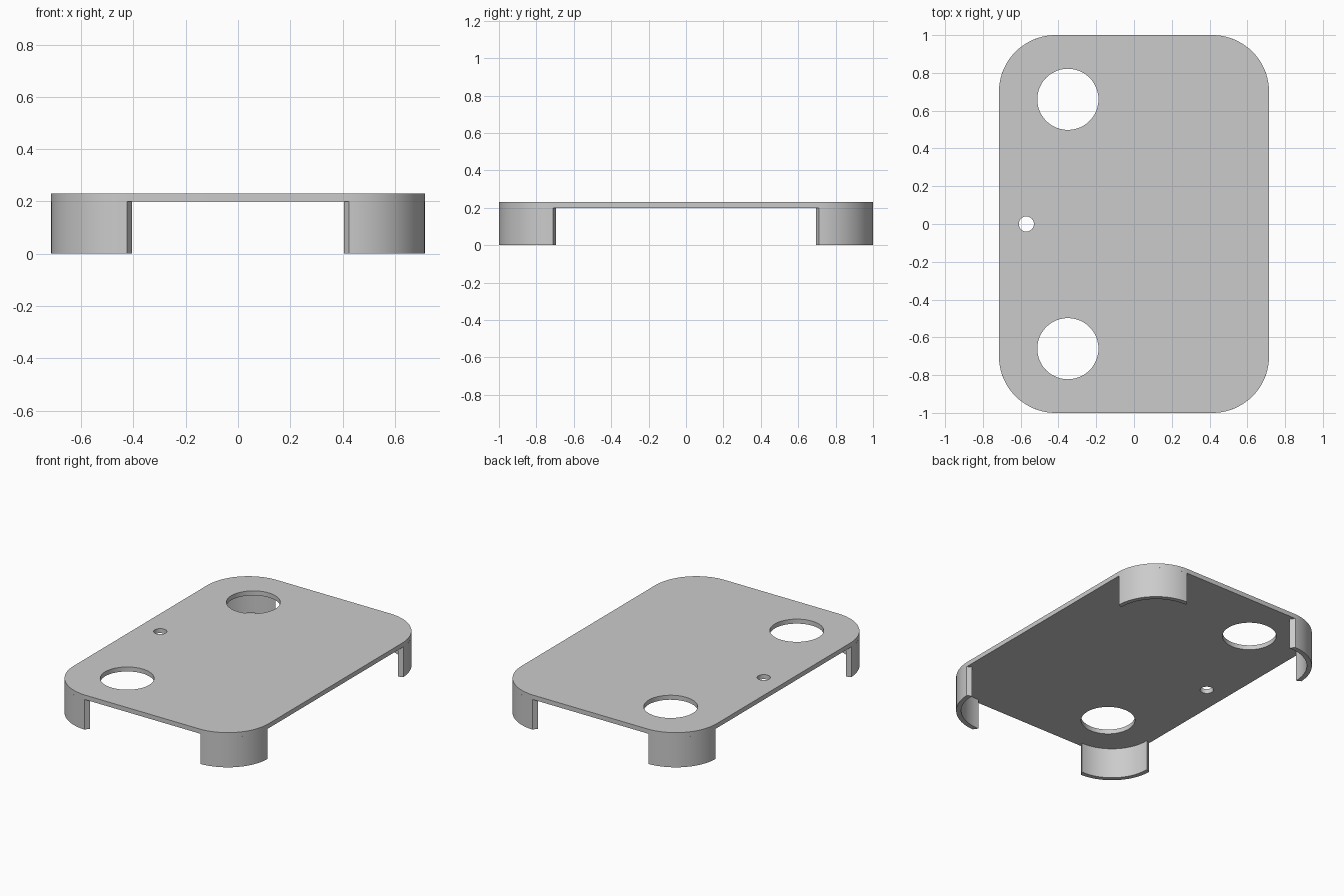
import bpy, bmesh
from math import cos, sin, pi, radians

cube = bpy.data.objects.get("Cube")
if cube:
    bpy.data.objects.remove(cube, do_unlink=True)

HALF_X, HALF_Y = 0.715, 1.0
RADIUS, WALL = 0.30, 0.03
PLATE_BOTTOM, TOP = 0.20, 0.23
CX, CY = HALF_X - RADIUS, HALF_Y - RADIUS

grey = bpy.data.materials.new("plain grey")
grey.use_nodes = True
colour = (0.6, 0.6, 0.6, 1)
grey.diffuse_color = colour
grey.node_tree.nodes["Principled BSDF"].inputs["Base Color"].default_value = colour


def arc(cx, cy, r, start, end, steps):
    """Points along a circular arc, angles in degrees."""
    angles = [radians(start + (end - start) * i / steps) for i in range(steps + 1)]
    return [(cx + r * cos(a), cy + r * sin(a)) for a in angles]


def extrude_outlines(name, outlines, bottom, top):
    """Fill closed outlines (inner ones become holes) and extrude them upward."""
    curve = bpy.data.curves.new(name, 'CURVE')
    curve.dimensions = '2D'
    curve.fill_mode = 'BOTH'
    curve.extrude = (top - bottom) / 2
    for points in outlines:
        spline = curve.splines.new('POLY')
        spline.points.add(len(points) - 1)
        for p, (x, y) in zip(spline.points, points):
            p.co = (x, y, 0, 1)
        spline.use_cyclic_u = True
    ob = bpy.data.objects.new(name, curve)
    bpy.context.collection.objects.link(ob)
    bpy.ops.object.select_all(action='DESELECT')
    ob.select_set(True)
    bpy.context.view_layer.objects.active = ob
    bpy.ops.object.convert(target='MESH')
    ob = bpy.context.object
    ob.name = name
    bm = bmesh.new()
    bm.from_mesh(ob.data)
    bmesh.ops.remove_doubles(bm, verts=bm.verts, dist=1e-5)
    bmesh.ops.translate(bm, verts=bm.verts, vec=(0, 0, (top + bottom) / 2))
    bmesh.ops.recalc_face_normals(bm, faces=bm.faces)
    bm.to_mesh(ob.data)
    bm.free()
    ob.data.materials.clear()
    ob.data.materials.append(grey)
    bpy.ops.object.shade_smooth_by_angle(angle=radians(30))
    return ob


# Rounded plate with two large holes and one small hole
outline = []
for i, (sx, sy) in enumerate([(1, 1), (-1, 1), (-1, -1), (1, -1)]):
    outline += arc(sx * CX, sy * CY, RADIUS, 90 * i, 90 * i + 90, 20)
holes = [arc(x, y, r, 0, 360, 48)[:-1]
         for x, y, r in [(-0.35, 0.66, 0.162), (-0.35, -0.66, 0.162), (-0.57, 0, 0.04)]]
extrude_outlines("plate", [outline] + holes, PLATE_BOTTOM, TOP)

# Curved corner legs with slanted ends
outer = arc(CX, CY, RADIUS, 2, 88, 20)
inner = arc(CX, CY, RADIUS - WALL, 90, 0, 20)
leg = outer + [(CX - 0.01, HALF_Y - WALL)] + inner + [(HALF_X - WALL, CY - 0.004)]
for side, sx in (("left", 1), ("right", -1)):
    for end, sy in (("front", -1), ("back", 1)):
        extrude_outlines(f"{end}_{side}_leg", [[(sx * x, sy * y) for x, y in leg]],
                         0, PLATE_BOTTOM)
